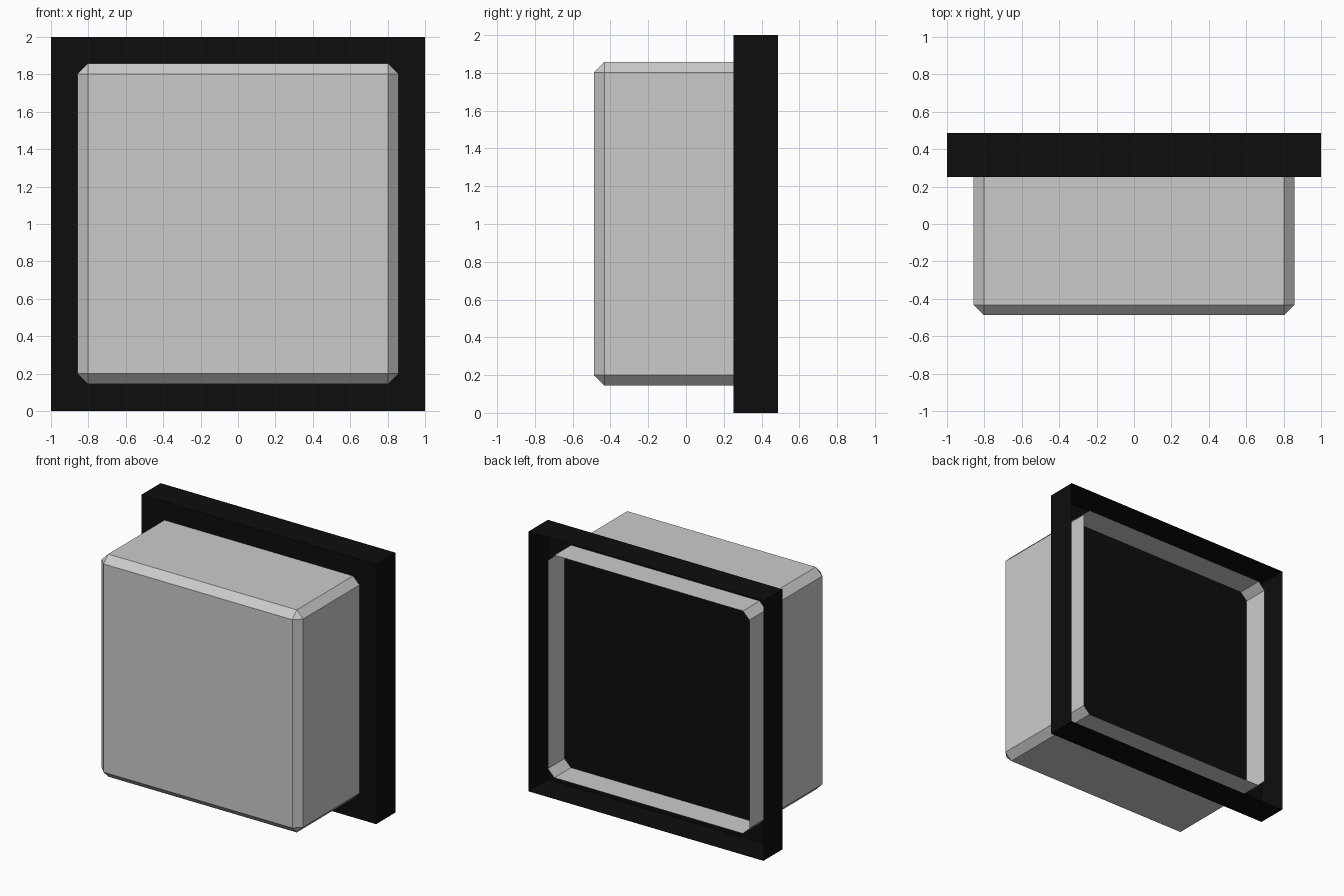
import bpy, bmesh
from mathutils import Matrix, Vector

if "Cube" in bpy.data.objects:
    bpy.data.objects.remove(bpy.data.objects["Cube"])


def open_box(name, x, y0, y1, z0, z1, bevel=0.0, color=None):
    """Thin-skinned box from y0 to y1 whose back (+y) side is left open."""
    bm = bmesh.new()
    size = Vector((2 * x, y1 - y0, z1 - z0))
    centre = Vector((0, (y0 + y1) / 2, (z0 + z1) / 2))
    bmesh.ops.create_cube(bm, size=1, matrix=Matrix.Translation(centre) @ Matrix.Diagonal(size.to_4d()))
    bm.normal_update()
    back = [f for f in bm.faces if f.normal.y > 0.9]
    bmesh.ops.delete(bm, geom=back, context='FACES_ONLY')
    if bevel:
        edges = [e for e in bm.edges if not e.is_boundary]
        bmesh.ops.bevel(bm, geom=edges, offset=bevel, offset_type='OFFSET',
                        segments=1, profile=0.5, affect='EDGES')
    mesh = bpy.data.meshes.new(name)
    bm.to_mesh(mesh)
    bm.free()
    obj = bpy.data.objects.new(name, mesh)
    bpy.context.collection.objects.link(obj)
    if color:
        mat = bpy.data.materials.new(name + "_black")
        mat.diffuse_color = color
        mat.use_nodes = True
        mat.node_tree.nodes["Principled BSDF"].inputs["Base Color"].default_value = mat.diffuse_color
        mesh.materials.append(mat)
    return obj


# Black square backing tray, open at the rear
open_box("backing_tray", 1.0, 0.252, 0.487, 0.0, 2.0, color=(0.004, 0.004, 0.004, 1))

# Grey chamfered housing passing through the tray, open at the rear
open_box("housing", 0.858, -0.487, 0.455, 0.145, 1.858, bevel=0.055)
